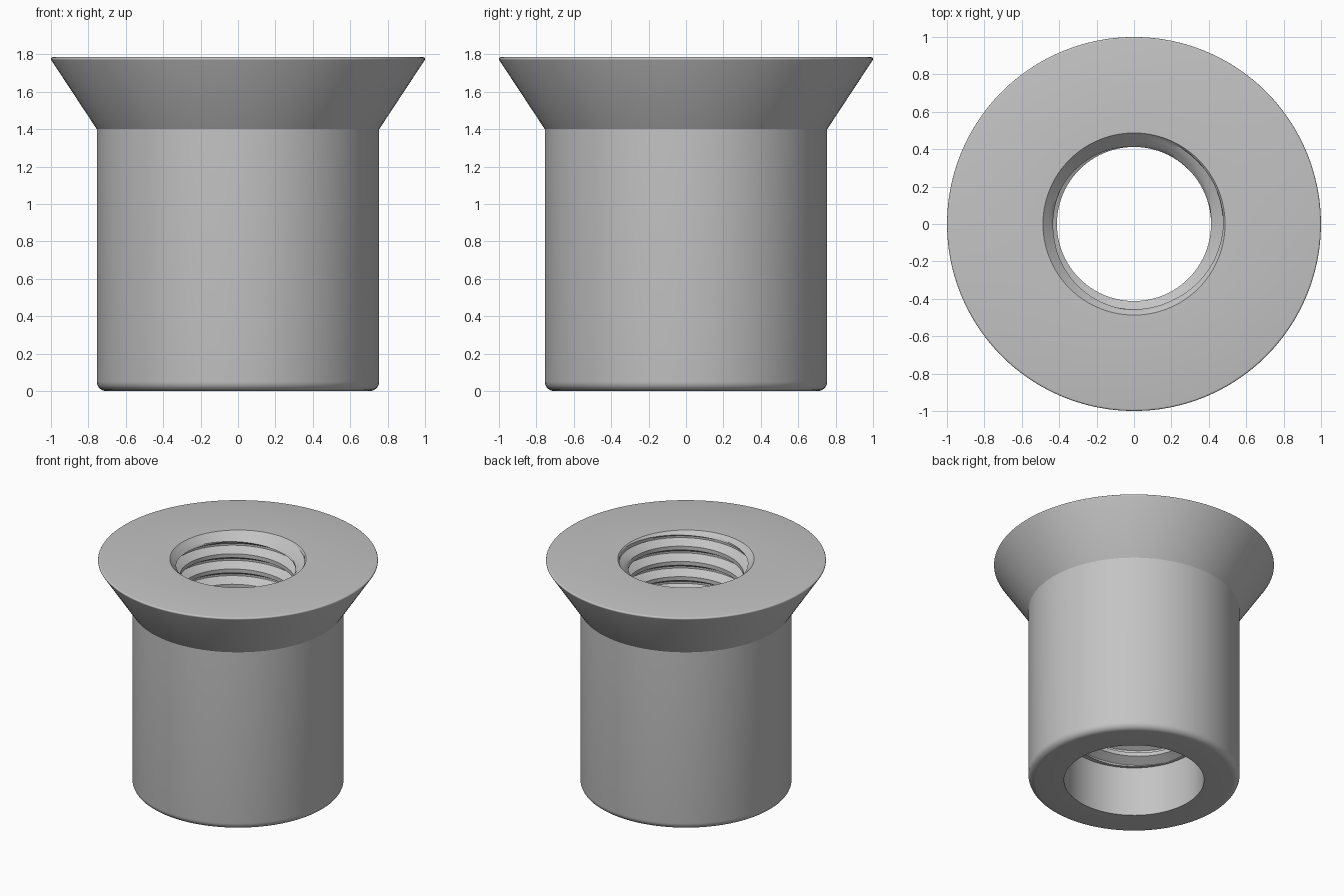
import bpy, bmesh, math

cube = bpy.data.objects.get("Cube")
if cube:
    bpy.data.objects.remove(cube, do_unlink=True)

SEGMENTS = 96
HEIGHT = 1.785
BARREL_R, BORE_R, MOUTH_R = 0.755, 0.5, 0.487
CREST_R, ROOT_R, PITCH = 0.412, 0.477, 0.12
THREAD_BASE = 0.39


def arc(cr, cz, radius, start, end, steps):
    """Points (r, z) along a circular fillet, angles in degrees."""
    angles = [math.radians(start + (end - start) * i / steps) for i in range(steps + 1)]
    return [(cr + radius * math.cos(a), cz + radius * math.sin(a)) for a in angles]


def thread_radius(z, turn):
    """Trapezoid thread with a countersunk mouth."""
    phase = (z / PITCH - turn) % 1
    depth = min(max((0.3125 - abs(phase - 0.625) + 0.0625) / 0.3125, 0), 1)
    r = CREST_R + (ROOT_R - CREST_R) * depth
    return max(r, MOUTH_R - (HEIGHT - z))


# Outer shell: flange rim, cone, barrel, rounded foot, plain lower bore
fillet = 0.05
shell = arc(0.99, HEIGHT - 0.01, 0.01, 90, -33, 5)
shell += [(BARREL_R, 1.4)]
shell += arc(BARREL_R - fillet, fillet, fillet, 0, -90, 6)
shell += [(BORE_R, 0), (BORE_R, THREAD_BASE)]

# Each column follows the shell, then climbs the helical thread to the mouth
fractions = [0, 0.125, 0.25, 0.35, 0.46, 0.5625, 0.6875, 0.79, 0.9]
first = int(THREAD_BASE / PITCH) - 2
last = int(HEIGHT / PITCH) + 2
bm = bmesh.new()
columns = []
for s in range(SEGMENTS + 1):
    turn = s / SEGMENTS
    a = math.tau * turn
    points = list(shell)
    for k in range(first, last):
        for f in fractions:
            z = min(max((k + f + turn) * PITCH, THREAD_BASE), HEIGHT)
            points.append((thread_radius(z, turn), z))
    points.append(shell[0])
    columns.append([bm.verts.new((r * math.cos(a), r * math.sin(a), z)) for r, z in points])

for left, right in zip(columns, columns[1:]):
    for i in range(len(left) - 1):
        bm.faces.new((left[i], left[i + 1], right[i + 1], right[i]))
bmesh.ops.remove_doubles(bm, verts=bm.verts[:], dist=0.00005)
bmesh.ops.recalc_face_normals(bm, faces=bm.faces[:])

mesh = bpy.data.meshes.new("threaded_insert")
bm.to_mesh(mesh)
bm.free()
insert = bpy.data.objects.new("threaded_insert", mesh)
bpy.context.collection.objects.link(insert)

# Plain grey metal
metal = bpy.data.materials.new("grey_metal")
metal.use_nodes = True
colour = (0.55, 0.55, 0.55, 1)
metal.diffuse_color = colour
metal.node_tree.nodes["Principled BSDF"].inputs["Base Color"].default_value = colour
mesh.materials.append(metal)

bpy.context.view_layer.objects.active = insert
insert.select_set(True)
bpy.ops.object.shade_smooth_by_angle(angle=math.radians(25))
